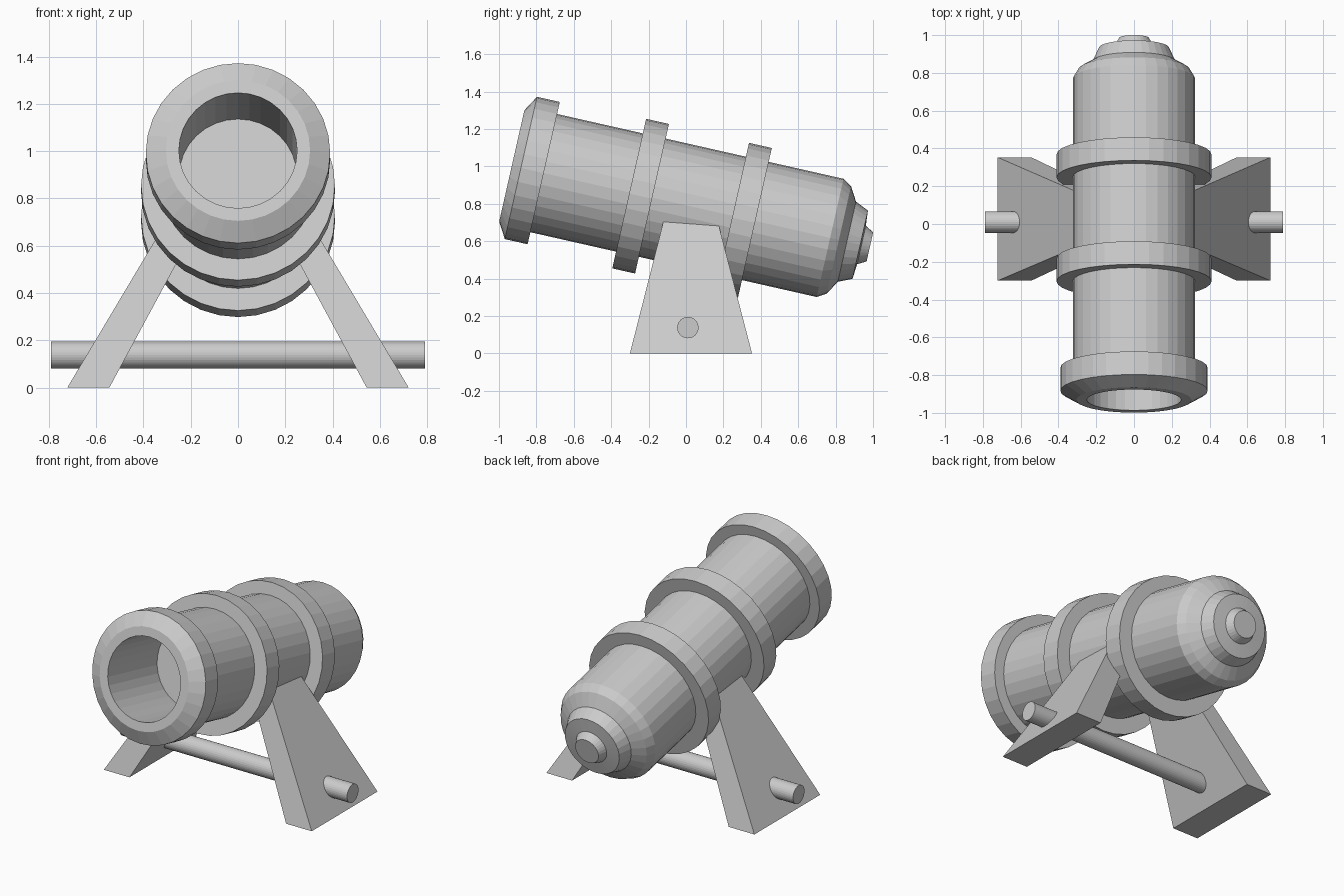
import bpy, bmesh
from math import radians, sin, cos, pi

if "Cube" in bpy.data.objects:
    bpy.data.objects.remove(bpy.data.objects["Cube"])

TILT = radians(12.75)
AXIS = (0, cos(TILT), -sin(TILT))
UP = (0, sin(TILT), cos(TILT))


def finish(name, bm):
    bmesh.ops.remove_doubles(bm, verts=bm.verts, dist=1e-5)
    bmesh.ops.recalc_face_normals(bm, faces=bm.faces)
    me = bpy.data.meshes.new(name)
    bm.to_mesh(me)
    bm.free()
    ob = bpy.data.objects.new(name, me)
    bpy.context.collection.objects.link(ob)
    return ob


def lathe(name, profile, lift=0.0, closed=False, n=32):
    """Revolve (radius, distance) points around the tilted barrel axis."""
    bm = bmesh.new()
    rings = [[bm.verts.new((r * cos(2 * pi * i / n), r * sin(2 * pi * i / n), t))
              for i in range(n)] for r, t in profile]
    pairs = list(zip(rings, rings[1:]))
    if closed:
        pairs.append((rings[-1], rings[0]))
    else:
        bm.faces.new(rings[0])
        bm.faces.new(rings[-1])
    for a, b in pairs:
        for i in range(n):
            j = (i + 1) % n
            bm.faces.new((a[i], a[j], b[j], b[i]))
    ob = finish(name, bm)
    ob.rotation_euler.x = -pi / 2 - TILT
    ob.location = (0, UP[1] * lift, 0.792 + UP[2] * lift)
    return ob


# Barrel: bore floor, bore, muzzle lip, tube, domed breech and knob
lathe("barrel", [(0.25, -0.453), (0.25, -0.955), (0.305, -0.955), (0.39, -0.905),
                 (0.39, -0.78), (0.324, -0.78), (0.324, 0.79), (0.295, 0.838),
                 (0.22, 0.882), (0.187, 0.955), (0.105, 0.962), (0.08, 1.008)])

# Reinforcing bands
for name, t0, t1, lift in (("middle_band", -0.31, -0.185, -0.006),
                           ("rear_band", 0.255, 0.38, -0.01)):
    lathe(name, [(0.3, t0), (0.41, t0), (0.41, t1), (0.3, t1)], lift, closed=True)

# Splayed legs, tapering up into the barrel
for name, s in (("right_leg", 1), ("left_leg", -1)):
    bm = bmesh.new()
    loops = []
    for z, x0, x1, y0, y1 in ((0, 0.544, 0.722, -0.30, 0.353),
                              (0.72, 0.155, 0.293, -0.117, 0.166)):
        loops.append([bm.verts.new((s * x, y, z)) for x, y in
                      ((x0, y0), (x1, y0), (x1, y1), (x0, y1))])
    low, high = loops
    bm.faces.new(low)
    bm.faces.new(high)
    for i in range(4):
        j = (i + 1) % 4
        bm.faces.new((low[i], low[j], high[j], high[i]))
    finish(name, bm)

# Cross rod through both legs
bpy.ops.mesh.primitive_cylinder_add(vertices=32, radius=0.057, depth=1.58,
                                    location=(0, 0.01, 0.138), rotation=(0, pi / 2, 0))
bpy.context.object.name = "cross_rod"
